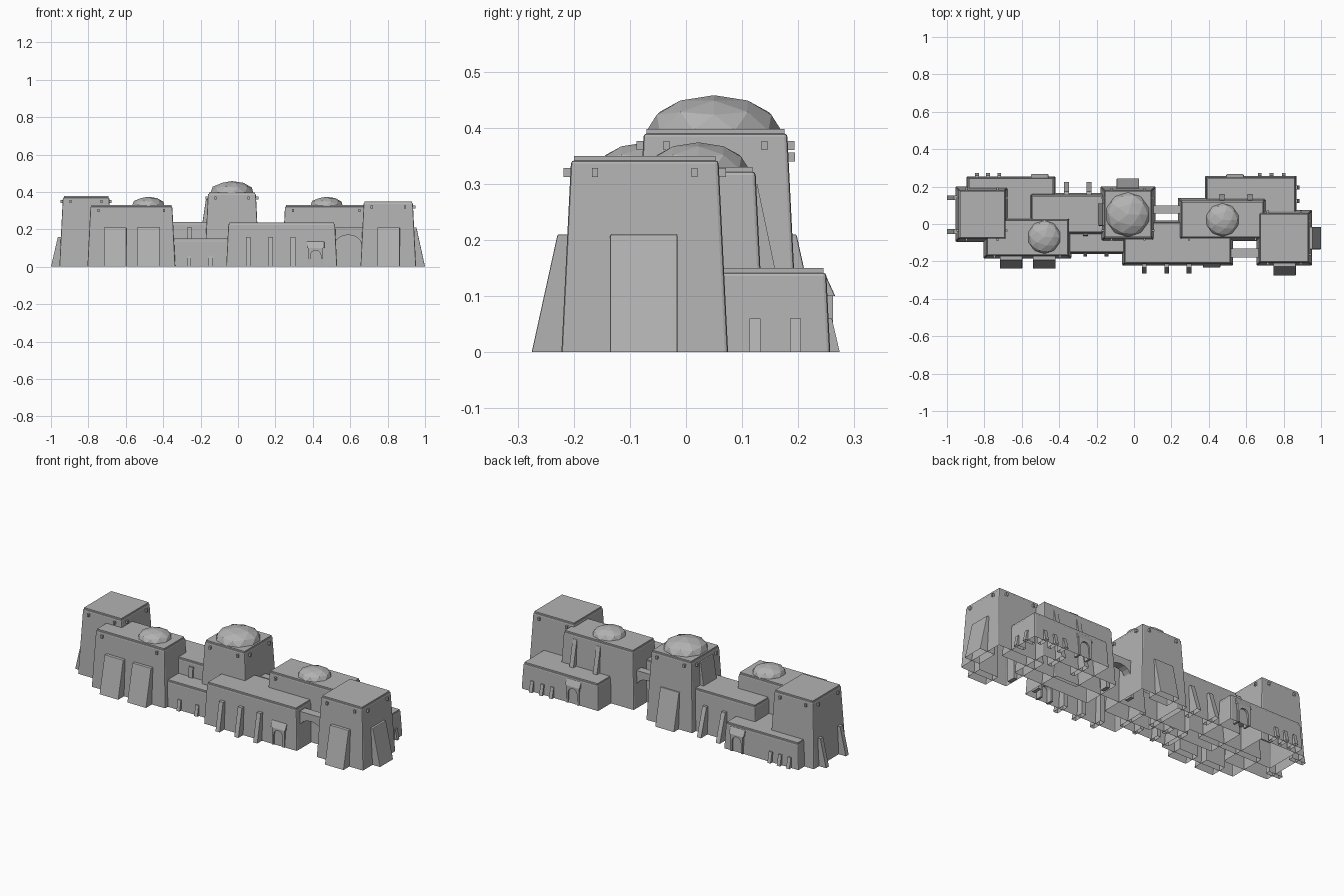
import bpy, bmesh, math

cube = bpy.data.objects.get("Cube")
if cube:
    bpy.data.objects.remove(cube, do_unlink=True)

stone = bpy.data.materials.new("pale_stone")
stone.use_nodes = True
COLOUR = (0.45, 0.45, 0.45, 1)
stone.diffuse_color = COLOUR
stone.node_tree.nodes["Principled BSDF"].inputs["Base Color"].default_value = COLOUR

# Outward direction of each wall, as (axis, sign)
WALLS = {"front": (1, -1), "back": (1, 1), "left": (0, 1), "right": (0, -1)}
SLOPE = 0.05


def place(wall, u, v, z):
    """Point at u along the wall, v outward from the origin."""
    axis, sign = WALLS[wall]
    return (u, sign * v, z) if axis == 1 else (sign * v, u, z)


def finish(name, bm, bevel=0):
    bmesh.ops.recalc_face_normals(bm, faces=bm.faces)
    mesh = bpy.data.meshes.new(name)
    bm.to_mesh(mesh)
    bm.free()
    mesh.materials.append(stone)
    obj = bpy.data.objects.new(name, mesh)
    bpy.context.collection.objects.link(obj)
    if bevel:
        mod = obj.modifiers.new("soft_edges", "BEVEL")
        mod.width = bevel
        mod.segments = 2
    return obj


def prism(name, base, top, bevel=0):
    """Solid with an open underside between two matching outlines."""
    bm = bmesh.new()
    a = [bm.verts.new(p) for p in base]
    b = [bm.verts.new(p) for p in top]
    for i in range(len(a)):
        j = (i + 1) % len(a)
        bm.faces.new((a[i], a[j], b[j], b[i]))
    bm.faces.new(b)
    return finish(name, bm, bevel)


def rect(x0, x1, y0, y1, inset, z):
    x0, x1, y0, y1 = x0 + inset, x1 - inset, y0 + inset, y1 - inset
    return [(x0, y0, z), (x1, y0, z), (x1, y1, z), (x0, y1, z)]


def block(name, x0, x1, y0, y1, h):
    """Battered wall block with a thin roof plate."""
    wall_top = h - 0.008
    inset = SLOPE * wall_top
    box = (x0, x1, y0, y1)
    prism(name, rect(*box, 0, 0), rect(*box, inset, wall_top), 0.006)
    prism(name + "_roof", rect(*box, inset + 0.005, wall_top - 0.002),
          rect(*box, inset + 0.005, h))


def slab(name, wall, u, width, z0, z1, out0, out1, depth=0.05, bevel=0.003):
    """Sloping buttress leaning on a wall."""
    def ring(out, z):
        return [place(wall, u + s * width / 2, v, z)
                for s, v in ((-1, out), (1, out), (1, out1 - depth), (-1, out1 - depth))]
    prism(name, ring(out0, z0), ring(out1, z1), bevel)


def arch(name, wall, u, half, h, rx, rz, spring, v0, v1):
    """Flat panel pierced by an arched opening."""
    curve = [(rx * math.cos(t * math.pi / 8), spring + rz * math.sin(t * math.pi / 8))
             for t in range(9)]
    outline = [(-half, 0), (-half, h), (half, h), (half, 0), (rx, 0)] + curve + [(-rx, 0)]
    bm = bmesh.new()
    face = bm.faces.new([bm.verts.new(place(wall, u + a, v0, z)) for a, z in outline])
    new = bmesh.ops.extrude_face_region(bm, geom=[face])["geom"]
    shift = place(wall, 0, v1 - v0, 0)
    bmesh.ops.translate(bm, vec=shift, verts=[g for g in new if isinstance(g, bmesh.types.BMVert)])
    finish(name, bm)


def dome(name, x, y, z, r, h):
    bm = bmesh.new()
    bmesh.ops.create_icosphere(bm, subdivisions=2, radius=1)
    bmesh.ops.bisect_plane(bm, geom=bm.verts[:] + bm.edges[:] + bm.faces[:],
                           plane_co=(0, 0, -0.1), plane_no=(0, 0, 1), clear_inner=True)
    bmesh.ops.scale(bm, vec=(r, r, h), verts=bm.verts)
    bmesh.ops.translate(bm, vec=(x, y, z), verts=bm.verts)
    finish(name, bm)


def doorway(name, wall, u, out):
    arch(name + "_frame", wall, u, 0.04, 0.105, 0.028, 0.028, 0.06, out - 0.04, out)
    slab(name + "_hood", wall, u, 0.094, 0.1, 0.135, out + 0.004, out - 0.012)


# Main masses
BLOCKS = {
    "right_tower": (-0.955, -0.67, -0.095, 0.2, 0.378),
    "right_front_hall": (-0.805, -0.335, -0.185, 0.04, 0.33),
    "right_back_annex": (-0.895, -0.42, 0.0, 0.255, 0.15),
    "middle_hall": (-0.56, -0.15, -0.06, 0.167, 0.24),
    "low_front_wall": (-0.36, -0.04, -0.16, 0.0, 0.15),
    "central_tower": (-0.18, 0.115, -0.095, 0.2, 0.398),
    "left_front_hall": (-0.063, 0.53, -0.222, 0.02, 0.237),
    "left_dome_hall": (0.235, 0.71, -0.09, 0.14, 0.33),
    "left_tower": (0.655, 0.952, -0.222, 0.075, 0.35),
    "left_back_annex": (0.38, 0.87, 0.0, 0.257, 0.15),
}
for name, dims in BLOCKS.items():
    block(name, *dims)

# Domes
dome("central_dome", -0.033, 0.05, 0.395, 0.12, 0.063)
dome("left_dome", 0.473, 0.022, 0.327, 0.09, 0.047)
dome("right_dome", -0.48, -0.07, 0.327, 0.09, 0.047)

# Broad buttress slabs
for name, wall, u, out in (("right_hall", "front", -0.657, 0.238),
                           ("right_hall", "front", -0.48, 0.238),
                           ("left_tower_front", "front", 0.805, 0.275),
                           ("left_tower_side", "left", -0.075, 1.0),
                           ("central_tower_back", "back", -0.033, 0.243)):
    slab(name + "_buttress", wall, u, 0.12, 0, 0.21, out, out - 0.046)
slab("central_tower_side_buttress", "right", 0.05, 0.12, 0.15, 0.37, 0.203, 0.17)

# Narrow buttresses: name, wall, positions, top height, reach at base and top
for name, wall, spots, z1, out0, out1 in (
        ("left_hall", "front", (0.055, 0.175, 0.295), 0.16, 0.265, 0.233),
        ("right_tower", "right", (0.14, -0.04), 0.16, 1.0, 0.963),
        ("middle_hall_back", "back", (-0.36, -0.24), 0.16, 0.225, 0.175),
        ("middle_hall_front", "front", (-0.26,), 0.21, 0.075, 0.058),
        ("dome_hall_back", "back", (0.47, 0.62), 0.3, 0.19, 0.127),
        ("low_wall", "front", (-0.26, -0.147), 0.06, 0.175, 0.163),
        ("right_annex", "back", (-0.84, -0.78, -0.72), 0.06, 0.274, 0.26),
        ("left_annex", "back", (0.672, 0.735, 0.8), 0.06, 0.274, 0.26),
        ("left_annex_side", "left", (0.123, 0.195), 0.06, 0.885, 0.873)):
    for u in spots:
        slab(name + "_rib", wall, u, 0.026 if z1 > 0.1 else 0.02, 0, z1, out0, out1, bevel=0)

# Doorways
doorway("front_door", "front", 0.415, 0.228)
doorway("left_back_door", "back", 0.54, 0.262)
doorway("right_back_door", "back", -0.505, 0.262)

# Arched bridges
arch("front_arch_bridge", "front", 0.59, 0.09, 0.21, 0.07, 0.05, 0.12, 0.13, 0.18)
arch("back_arch_bridge", "back", 0.175, 0.09, 0.21, 0.07, 0.05, 0.12, 0.055, 0.1)

# Roof beam ends, two on each open wall
for name, walls in (("right_tower", ("front", "back", "left", "right")),
                    ("central_tower", ("front", "back", "left", "right")),
                    ("left_tower", ("front", "back", "left")),
                    ("right_front_hall", ("front",)),
                    ("left_dome_hall", ("front",))):
    x0, x1, y0, y1, h = BLOCKS[name]
    z = h - 0.03
    for wall in walls:
        axis, sign = WALLS[wall]
        lo, hi = (x0, x1) if axis == 1 else (y0, y1)
        edge = {"front": -y0, "back": y1, "left": x1, "right": -x0}[wall] - SLOPE * z
        for u in (lo + 0.06, hi - 0.06):
            slab(name + "_beam", wall, u, 0.011, z - 0.008, z + 0.008,
                 edge + 0.012, edge + 0.012, 0.03, 0)
